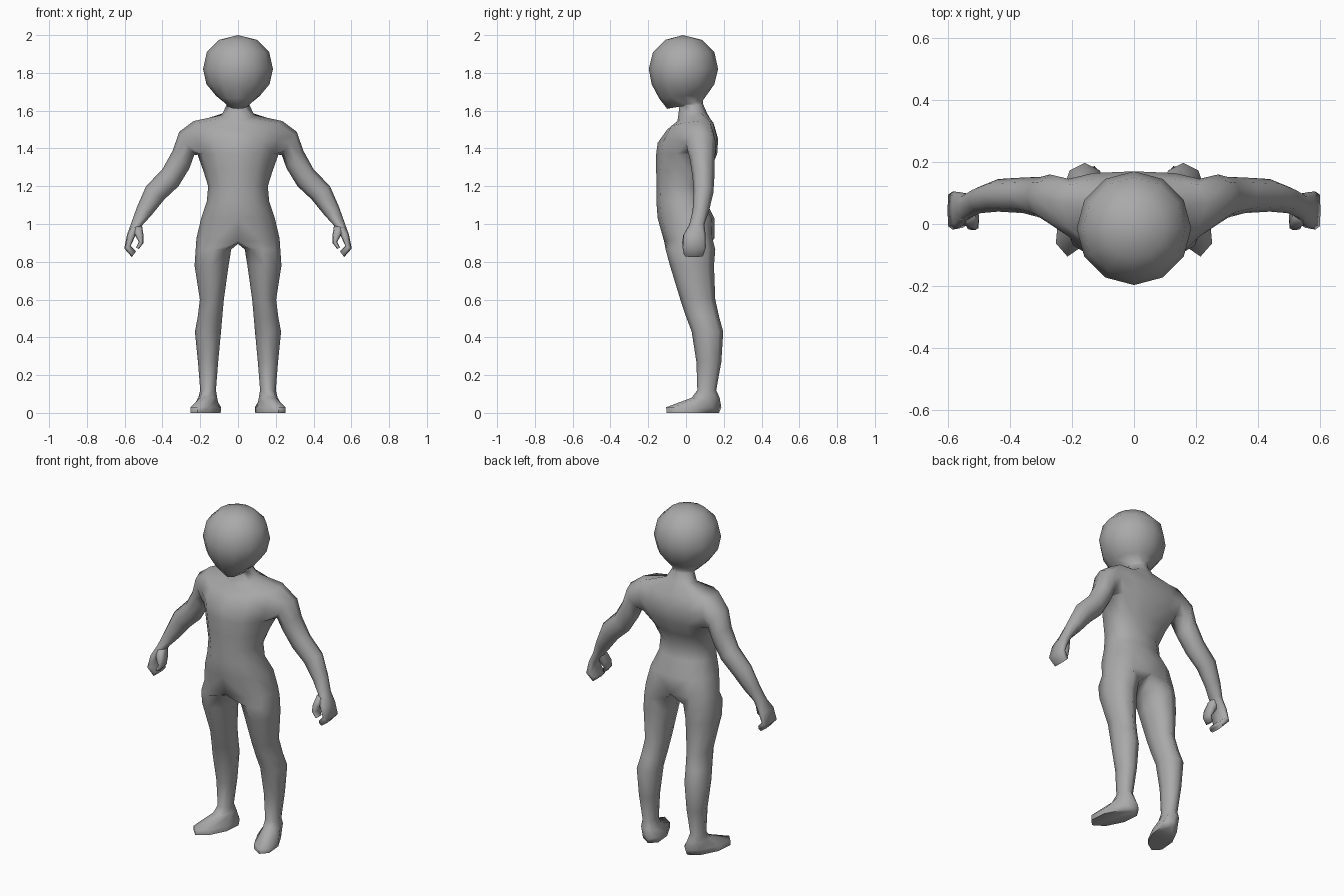
import bpy, bmesh
from math import sin, cos, radians, copysign

if "Cube" in bpy.data.objects:
    bpy.data.objects.remove(bpy.data.objects["Cube"])

grey = bpy.data.materials.new("grey")
grey.diffuse_color = (0.4, 0.4, 0.4, 1)
grey.use_nodes = True
grey.node_tree.nodes["Principled BSDF"].inputs["Base Color"].default_value = grey.diffuse_color


def power(v, e):
    return copysign(abs(v) ** e, v)


def bridge(bm, a, b, closed=True, skip=()):
    n = len(a)
    for i in range(n if closed else n - 1):
        if i not in skip:
            j = (i + 1) % n
            bm.faces.new((a[i], a[j], b[j], b[i]))


def half_row(bm, zf, zb, lift, w, yf, ys, yb, flat=1.0):
    """Half cross-section of head or torso: front centre, round the side, back centre."""
    p = 1.0 if zf > 1.55 else 0.88
    out = []
    for i in range(7):
        t = radians(-90 + 30 * i)
        s, c = sin(t), max(cos(t), 0)
        y = ys + (s * (ys - yf) if s < 0 else s ** flat * (yb - ys))
        z = (zf + zb) / 2 + s * (zb - zf) / 2 + lift * c
        out.append(bm.verts.new((w * c ** p if 0 < i < 6 else 0, y, z)))
    return out


def leg_ring(bm, z, xi, xo, yf, yb, splay=0.0):
    out = []
    for i in range(8):
        t = radians(-135 + 45 * i)
        dy = (yb - yf) / 2 * sin(t)
        out.append(bm.verts.new(((xi + xo) / 2 + (xo - xi) / 2 * cos(t) - splay * dy,
                                 (yf + yb) / 2 + dy, z)))
    return out


def arm_ring(bm, xt, zt, xb, zb, yf, yb, e=1.0):
    """Ring between an outer/top and an inner/bottom point of the front outline."""
    out = []
    for i in range(8):
        t = radians(-45 + 45 * i)
        c, s = power(cos(t), e), power(sin(t), e)
        out.append(bm.verts.new(((xt + xb) / 2 + (xt - xb) / 2 * c,
                                 (yf + yb) / 2 + (yb - yf) / 2 * s,
                                 (zt + zb) / 2 + (zt - zb) / 2 * c)))
    return out


def finish(bm, name):
    bmesh.ops.mirror(bm, geom=bm.verts[:] + bm.edges[:] + bm.faces[:],
                     merge_dist=0.0005, axis='X')
    bmesh.ops.remove_doubles(bm, verts=bm.verts[:], dist=0.0005)
    bmesh.ops.recalc_face_normals(bm, faces=bm.faces[:])
    me = bpy.data.meshes.new(name)
    bm.to_mesh(me)
    bm.free()
    for f in me.polygons:
        f.use_smooth = True
    me.set_sharp_from_angle(angle=radians(80))
    me.materials.append(grey)
    ob = bpy.data.objects.new(name, me)
    bpy.context.collection.objects.link(ob)


bm = bmesh.new()

# head, neck and torso: z front, z back, side lift, half width, y front, y side, y back
rows = [half_row(bm, *r) for r in (
    (2.00, 2.00, 0, 0, -.015, -.015, -.015),
    (1.975, 1.975, 0, .10, -.11, -.015, .085),
    (1.91, 1.91, 0, .165, -.175, -.015, .15),
    (1.82, 1.82, 0, .185, -.197, -.015, .17),
    (1.74, 1.74, 0, .167, -.182, -.015, .15),
    (1.665, 1.69, 0, .115, -.142, -.01, .115),
    (1.61, 1.655, 0, .06, -.10, 0, .09),
    (1.622, 1.635, 0, .062, -.035, .03, .09),
    (1.545, 1.59, .01, .085, -.045, .05, .11),
    (1.50, 1.52, .035, .235, -.10, .07, .15, .5),
    (1.43, 1.45, .01, .24, -.15, .07, .17, .4),
    (1.37, 1.37, 0, .215, -.158, .06, .165, .5),
    (1.28, 1.28, 0, .183, -.158, .02, .125),
    (1.20, 1.20, 0, .158, -.155, -.01, .095),
    (1.12, 1.12, 0, .165, -.157, -.01, .105),
    (1.03, 1.03, 0, .195, -.15, .01, .15, .8),
    (.905, .925, .01, .22, -.115, .03, .15, .7))]
SH = 9  # shoulder row: the arm socket spans two rows and two columns
for k in range(len(rows) - 1):
    bridge(bm, rows[k], rows[k + 1], False, (2, 3) if k in (SH, SH + 1) else ())

# legs and feet, continuing from the crotch
prev = rows[-1] + [bm.verts.new((0, .03, .895))]
for r in ((.865, .036, .224, -.108, .155), (.78, .05, .23, -.085, .148),
          (.60, .075, .202, -.03, .155),
          (.51, .083, .213, .0, .175), (.43, .09, .228, .03, .197),
          (.27, .105, .212, .055, .187), (.12, .117, .2, .06, .16),
          (.08, .11, .21, .03, .178, .1), (.03, .1, .242, -.105, .187, .3),
          (.0, .1, .243, -.103, .175, .3)):
    ring = leg_ring(bm, *r)
    bridge(bm, prev, ring)
    prev = ring
bm.faces.new(prev)

# arms and curled hands, continuing from the socket
a, b, c = rows[SH:SH + 3]
prev = [a[2], a[3], a[4], b[4], c[4], c[3], c[2], b[2]]
for r in ((.312, 1.487, .232, 1.365, .0, .16), (.345, 1.39, .257, 1.295, .02, .152),
          (.40, 1.29, .315, 1.20, .035, .15), (.487, 1.20, .39, 1.13, .04, .145),
          (.535, 1.09, .455, 1.05, .035, .122), (.567, 1.0, .505, .995, .018, .098, .9),
          (.587, .945, .54, .945, -.012, .103, .6), (.602, .87, .568, .885, -.018, .105, .5),
          (.562, .825, .54, .855, -.012, .095, .5)):
    ring = arm_ring(bm, *r)
    bridge(bm, prev, ring)
    prev = ring
bm.faces.new(prev)
finish(bm, "body")

# thumbs
bm = bmesh.new()
prev = None
for r in ((.57, .98, .508, .99, .01, .075), (.545, .94, .5, .94, -.015, .06),
          (.525, .905, .5, .9, -.02, .045), (.54, .875, .525, .868, -.018, .03)):
    ring = arm_ring(bm, *r, .6)
    if prev:
        bridge(bm, prev, ring)
    else:
        bm.faces.new(ring)
    prev = ring
bm.faces.new(prev)
finish(bm, "thumbs")
